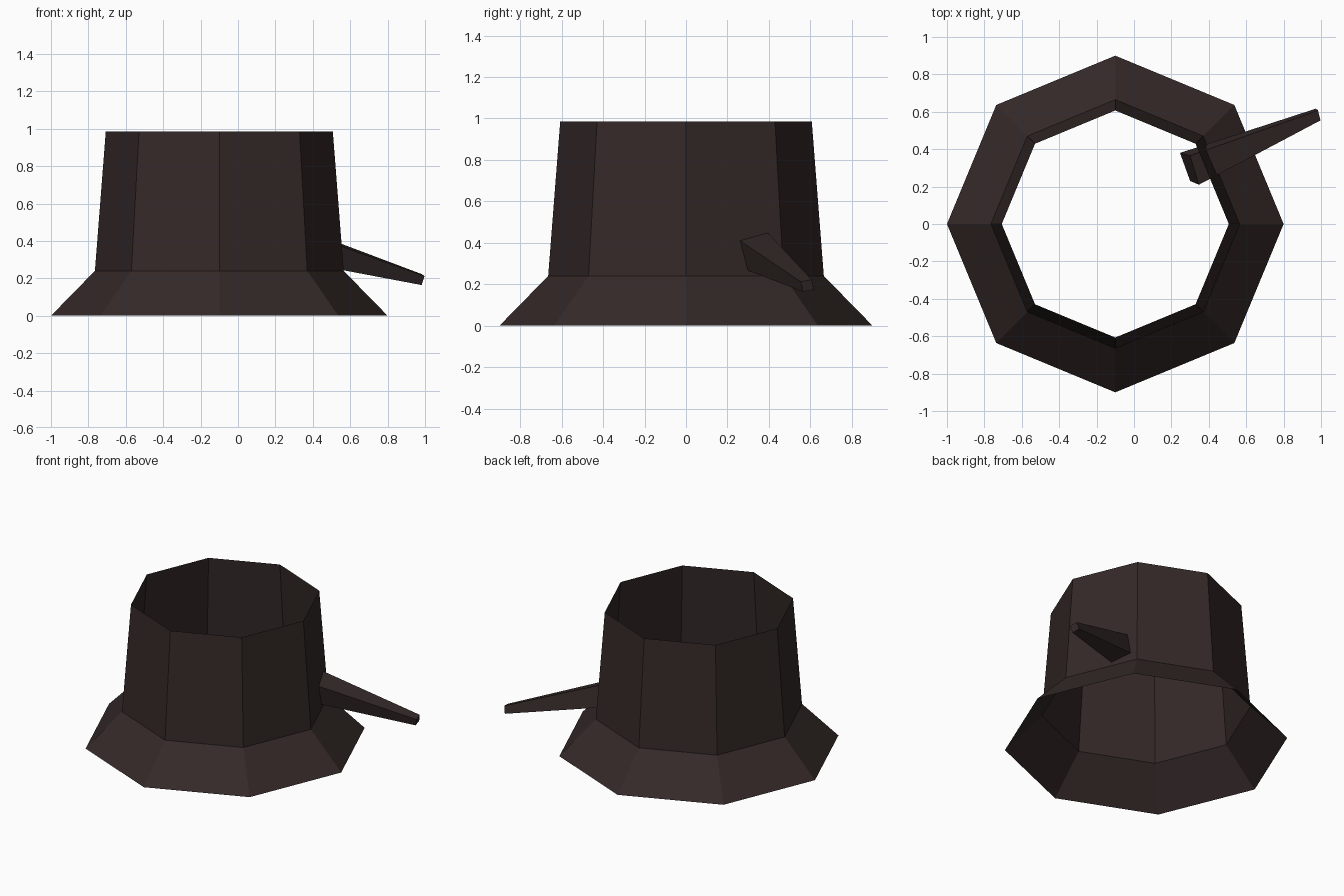
import bpy
import bmesh
import math

default = bpy.data.objects.get("Cube")
if default:
    bpy.data.objects.remove(default, do_unlink=True)

# Dark bark colour shared by the whole stump
bark = bpy.data.materials.new("dark_bark")
bark.use_nodes = True
color = (0.034, 0.022, 0.021, 1.0)
bark.diffuse_color = color
bsdf = bark.node_tree.nodes["Principled BSDF"]
bsdf.inputs["Base Color"].default_value = color
bsdf.inputs["Roughness"].default_value = 0.9


def loft(name, rings, capped):
    """Bridge equal-length closed rings of points, optionally capping both ends."""
    bm = bmesh.new()
    loops = [[bm.verts.new(p) for p in ring] for ring in rings]
    count = len(loops[0])
    for low, high in zip(loops, loops[1:]):
        for i in range(count):
            j = (i + 1) % count
            bm.faces.new((low[i], low[j], high[j], high[i]))
    if capped:
        bm.faces.new(loops[0][::-1])
        bm.faces.new(loops[-1])
        bmesh.ops.recalc_face_normals(bm, faces=bm.faces)
    mesh = bpy.data.meshes.new(name)
    bm.to_mesh(mesh)
    bm.free()
    mesh.materials.append(bark)
    obj = bpy.data.objects.new(name, mesh)
    bpy.context.collection.objects.link(obj)
    return obj


def octagon(radius, z):
    angles = [i * math.pi / 4 for i in range(8)]
    return [(radius * math.cos(a) - 0.1, radius * math.sin(a), z) for a in angles]


# Hollow trunk with flared root skirt, open at both ends
loft("stump_shell", [octagon(0.9, 0), octagon(0.665, 0.24), octagon(0.607, 0.985)], False)

# Tapered, slightly rolled branch piercing the wall
branch_root = [(0.30, 0.23, 0.293), (0.246, 0.38, 0.33), (0.30, 0.365, 0.48), (0.347, 0.21, 0.444)]
branch_tip = [(0.982, 0.564, 0.164), (0.973, 0.617, 0.173), (0.984, 0.607, 0.222), (0.997, 0.554, 0.212)]
loft("branch", [branch_root, branch_tip], True)
